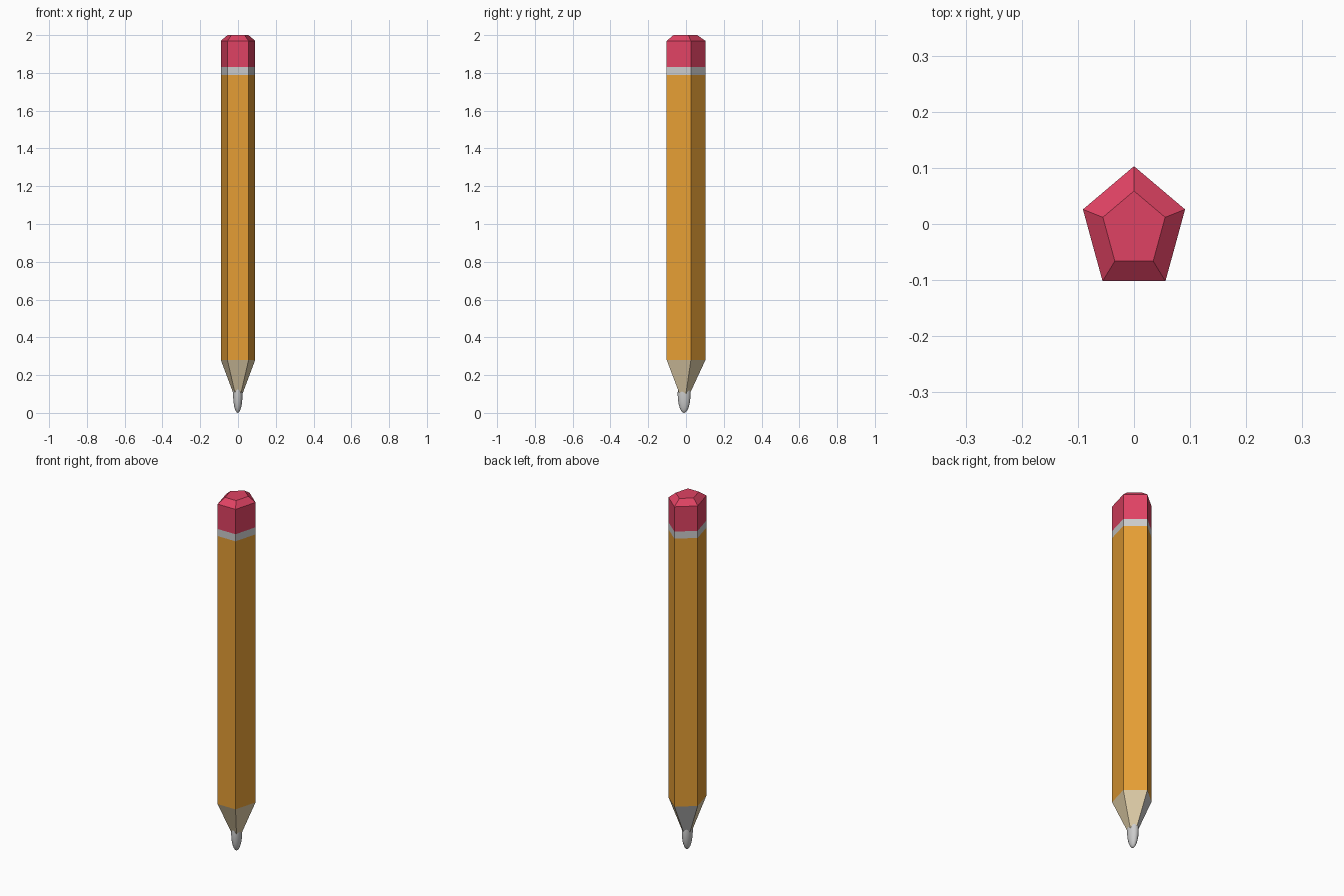
import bpy
from mathutils import Vector

if "Cube" in bpy.data.objects:
    bpy.data.objects.remove(bpy.data.objects["Cube"])

# Five-sided pencil cross-section
SECTION = [(0, 0.103), (0.091, 0.026), (0.056, -0.102), (-0.056, -0.102), (-0.091, 0.026)]
CENTRE_Y = -0.01


def material(name, rgb):
    m = bpy.data.materials.new(name)
    m.diffuse_color = (*rgb, 1)
    m.use_nodes = True
    m.node_tree.nodes["Principled BSDF"].inputs["Base Color"].default_value = m.diffuse_color
    return m


def loft(name, rings, mat=None, cap_top=False):
    """Pentagonal tube through (z, scale) rings, listed bottom to top."""
    n = len(SECTION)
    verts = []
    for z, s in rings:
        verts += [(x * s, CENTRE_Y + (y - CENTRE_Y) * s, z) for x, y in reversed(SECTION)]
    faces = [(r * n + i, r * n + (i + 1) % n, (r + 1) * n + (i + 1) % n, (r + 1) * n + i)
             for r in range(len(rings) - 1) for i in range(n)]
    if cap_top:
        faces.append(tuple(range((len(rings) - 1) * n, len(rings) * n)))
    me = bpy.data.meshes.new(name)
    me.from_pydata(verts, [], faces)
    if mat:
        me.materials.append(mat)
    ob = bpy.data.objects.new(name, me)
    bpy.context.collection.objects.link(ob)
    return ob


paint = material("orange_paint", (0.78, 0.34, 0.035))
rubber = material("pink_rubber", (0.74, 0.055, 0.125))
wood = material("bare_wood", (0.74, 0.61, 0.39))

# Shaft, metal band and chamfered eraser
loft("shaft", [(0.28, 1), (1.79, 1)], paint)
loft("band", [(1.79, 1), (1.83, 1)])
loft("eraser", [(1.83, 1), (1.97, 1), (2.0, 0.61)], rubber, cap_top=True)

# Sharpened wood, with the back-left facet left grey
cone = loft("sharpened_wood", [(0.10, 0.26), (0.28, 1)], wood)
cone.data.materials.append(None)
for f in cone.data.polygons:
    if f.normal.dot(Vector((-0.65, 0.76, 0))) > 0.8:
        f.material_index = 1

# Rounded lead tip
bpy.ops.mesh.primitive_uv_sphere_add(segments=24, ring_count=16, radius=1, location=(-0.001, CENTRE_Y, 0.10))
lead = bpy.context.object
lead.name = "lead_tip"
lead.scale = (0.025, 0.034, 0.10)
bpy.ops.object.transform_apply(location=False, rotation=False, scale=True)
bpy.ops.object.shade_smooth()
